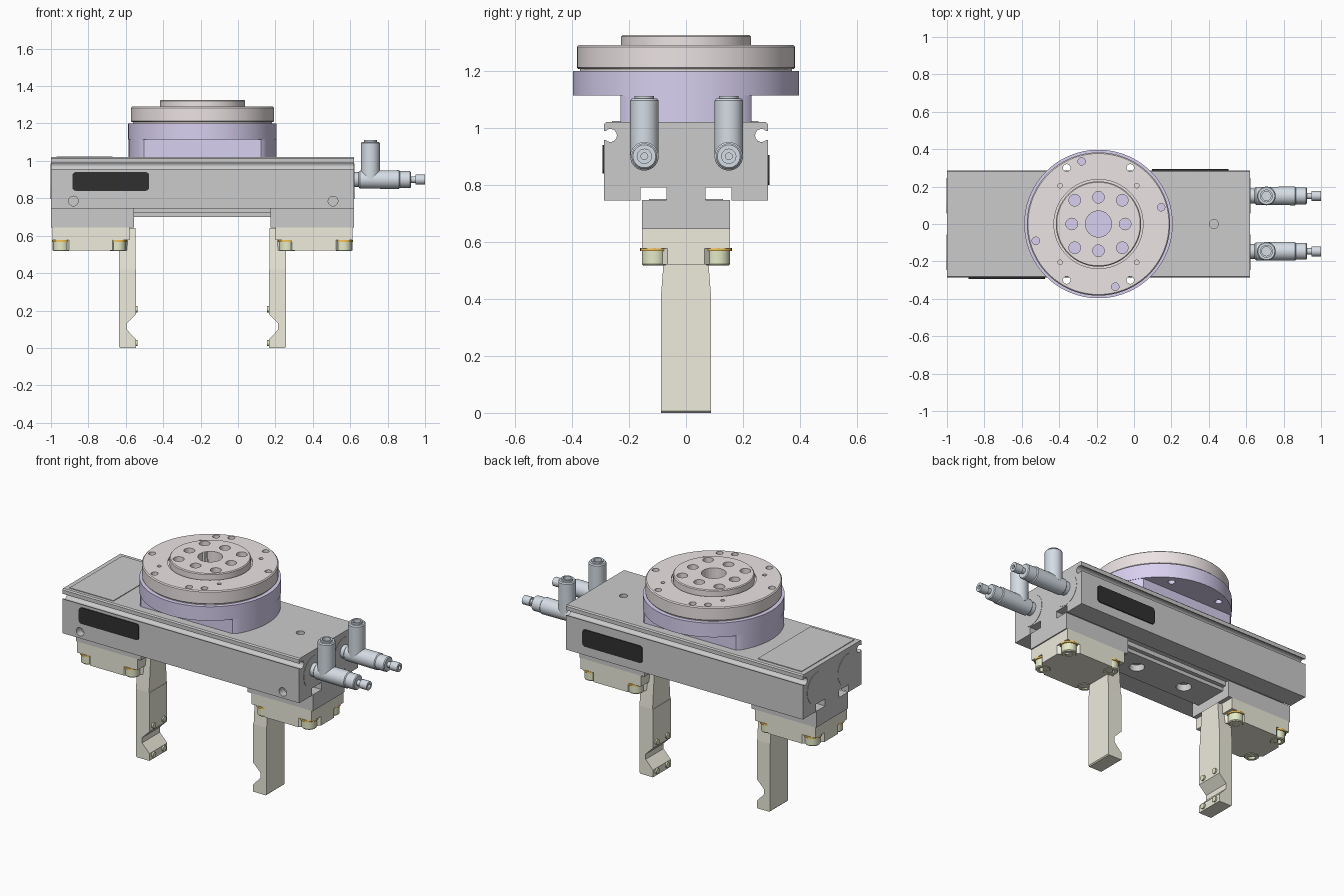
import bpy, bmesh, math
from mathutils import Vector

if "Cube" in bpy.data.objects:
    bpy.data.objects.remove(bpy.data.objects["Cube"])

CX = -0.19  # gripper centre line


def material(name, r, g, b):
    m = bpy.data.materials.new(name)
    m.diffuse_color = (r, g, b, 1)
    m.use_nodes = True
    m.node_tree.nodes["Principled BSDF"].inputs["Base Color"].default_value = m.diffuse_color
    return m


PINK = material("pink", 0.84, 0.77, 0.77)
PURPLE = material("purple", 0.69, 0.63, 0.87)
TAN = material("tan", 0.86, 0.84, 0.72)
BOLT = material("bolt_green", 0.78, 0.83, 0.58)
ORANGE = material("orange", 0.9, 0.55, 0.1)
STEEL = material("blue_steel", 0.66, 0.72, 0.78)
BLACK = material("black", 0.03, 0.03, 0.03)
LIGHT = material("light", 0.8, 0.8, 0.83)


def place(axis, a, b, h):
    """Map section coordinates (a, b) and height h to xyz."""
    return {"x": (h, a, b), "y": (a, h, b), "z": (a, b, h)}[axis]


def finish(name, bm, mat=None):
    bmesh.ops.recalc_face_normals(bm, faces=bm.faces[:])
    me = bpy.data.meshes.new(name)
    bm.to_mesh(me)
    bm.free()
    ob = bpy.data.objects.new(name, me)
    bpy.context.collection.objects.link(ob)
    if mat:
        me.materials.append(mat)
    return ob


def prism(name, pts, axis, lo, hi, mat=None):
    bm = bmesh.new()
    rings = [[bm.verts.new(place(axis, a, b, h)) for a, b in pts] for h in (lo, hi)]
    n = len(pts)
    for ring in rings:
        bm.faces.new(ring)
    for i in range(n):
        j = (i + 1) % n
        bm.faces.new((rings[0][i], rings[0][j], rings[1][j], rings[1][i]))
    return finish(name, bm, mat)


def box(name, x0, x1, y0, y1, z0, z1, mat=None):
    return prism(name, [(x0, y0), (x1, y0), (x1, y1), (x0, y1)], "z", z0, z1, mat)


def lathe(name, prof, axis, ca, cb, mat=None, n=32):
    """Revolve (radius, height) points about an axis through (ca, cb)."""
    bm = bmesh.new()
    rings = []
    for r, h in prof:
        if r == 0:
            rings.append([bm.verts.new(place(axis, ca, cb, h))] * n)
        else:
            rings.append([bm.verts.new(place(axis, ca + r * math.cos(t), cb + r * math.sin(t), h))
                          for t in (2 * math.pi * i / n for i in range(n))])
    for p, q in zip(rings, rings[1:]):
        for i in range(n):
            j = (i + 1) % n
            bm.faces.new(list(dict.fromkeys((p[i], p[j], q[j], q[i]))))
    return finish(name, bm, mat)


def cyl(name, axis, ca, cb, lo, hi, r, mat=None, n=24):
    return lathe(name, [(0, lo), (r, lo), (r, hi), (0, hi)], axis, ca, cb, mat, n)


def hull(name, pts, mat=None):
    bm = bmesh.new()
    for p in pts:
        bm.verts.new(p)
    bmesh.ops.convex_hull(bm, input=bm.verts[:])
    bmesh.ops.dissolve_limit(bm, angle_limit=0.01, verts=bm.verts[:], edges=bm.edges[:])
    return finish(name, bm, mat)


def cut(ob, cutters):
    bpy.context.view_layer.objects.active = ob
    for c in cutters:
        m = ob.modifiers.new("cut", "BOOLEAN")
        m.operation, m.solver, m.object = "DIFFERENCE", "EXACT", c
        bpy.ops.object.modifier_apply(modifier=m.name)
    for c in cutters:
        bpy.data.objects.remove(c)


# Main body: extruded section with side cable grooves and bottom slots
half = [(0.068, 0.745), (0.068, 0.79), (0.16, 0.79), (0.16, 0.745), (0.287, 0.745), (0.287, 0.957)]
for i in range(11):
    t = math.radians(-45 - 27 * i)
    half.append((0.265 + 0.023 * math.cos(t), 0.973 + 0.023 * math.sin(t)))
half += [(0.287, 0.989), (0.287, 1.013), (0.28, 1.02)]
body = prism("body", half + [(-y, z) for y, z in reversed(half)], "x", -1, 0.62)
cut(body, [cyl("hole", "y", x, 0.785, -0.4, -0.24, 0.026) for x in (-0.88, 0.508)]
    + [cyl("hole", "z", 0.427, 0, 0.97, 1.1, 0.024)])

# Bore end caps on both ends of the body
for y in (-0.15, 0.15):
    cyl("left_bore_cap", "x", y, 0.89, -1.002, -0.99, 0.095, None, 40)
    cyl("right_bore_cap", "x", y, 0.89, 0.61, 0.622, 0.095, None, 40)

# Light cover plate on top and dark side plates
box("top_cover_plate", -0.97, -0.67, -0.26, 0.255, 1.01, 1.024, LIGHT)


def side_plate(name, x0, x1, z0, z1, y0, y1):
    pts, r = [], 0.018
    for k, (x, z) in enumerate([(x1 - r, z1 - r), (x0 + r, z1 - r), (x0 + r, z0 + r), (x1 - r, z0 + r)]):
        for i in range(5):
            t = math.radians(90 * k + 22.5 * i)
            pts.append((x + r * math.cos(t), z + r * math.sin(t)))
    prism(name, pts, "y", y0, y1, BLACK)


side_plate("front_side_plate", -0.885, -0.475, 0.84, 0.94, -0.293, -0.28)
side_plate("back_side_plate", 0.095, 0.505, 0.80, 0.905, 0.28, 0.293)

# Stepped guide rail between the carriages
rail = prism("guide_rail", [(-0.13, 0.75), (-0.13, 0.722), (-0.105, 0.722), (-0.105, 0.70),
                            (0.105, 0.70), (0.105, 0.722), (0.13, 0.722), (0.13, 0.75)],
             "x", -0.56, 0.18)
cut(rail, [cyl("hole", "z", CX + d, 0, 0.6, 0.74, 0.043) for d in (-0.17, 0.17)])

# Carriages, jaw plates, bolts and fingers, mirrored about the centre line
for side, s in (("left", -1), ("right", 1)):
    def X(u):
        return CX + s * u

    box(side + "_carriage", X(0.365), X(0.81), -0.155, 0.155, 0.645, 0.746)
    box(side + "_jaw_plate", X(0.39), X(0.803), -0.155, 0.155, 0.577, 0.646, TAN)
    c = 0.09
    prism(side + "_jaw_plate_lower",
          [(X(0.39 + c), -0.155), (X(0.803 - c), -0.155), (X(0.803), -0.155 + c), (X(0.803), 0.155 - c),
           (X(0.803 - c), 0.155), (X(0.39 + c), 0.155), (X(0.39), 0.155 - c), (X(0.39), -0.155 + c)],
          "z", 0.52, 0.578, TAN)
    for u in (0.453, 0.755):
        for y in (-0.112, 0.112):
            cyl(side + "_washer", "z", X(u), y, 0.567, 0.578, 0.049, ORANGE)
            lathe(side + "_bolt", [(0, 0.545), (0.022, 0.545), (0.022, 0.517), (0.039, 0.517),
                                   (0.043, 0.522), (0.043, 0.57), (0, 0.57)], "z", X(u), y, BOLT, 24)
    # Finger: notched lower blade and tapered neck
    blade = [(0.447, 0.42), (0.447, 0.006), (0.441, 0), (0.355, 0), (0.355, 0.045), (0.405, 0.098),
             (0.405, 0.13), (0.355, 0.18), (0.355, 0.42)]
    prism(side + "_finger", [(X(u), z) for u, z in blade], "y", -0.087, 0.087, TAN)
    hull(side + "_finger_neck",
         [(X(u), k * w, z) for u in (0.358, 0.447) for k in (-1, 1)
          for w, z in ((0.087, 0.42), (0.07, 0.505), (0.07, 0.64))], TAN)
    # Grip pins either side of the notch
    for z in (0.026, 0.207):
        for y in (-0.05, 0.05):
            cyl(side + "_grip_pin", "x", y, z, *sorted((X(0.346), X(0.38))), 0.017, BOLT, 16)

# Mounting adapter: flat-sided base and round disc
ring = [(2 * math.pi * i / 96) for i in range(96)]
prism("adapter_base", [(CX + 0.395 * math.cos(t), max(-0.23, min(0.23, 0.395 * math.sin(t)))) for t in ring],
      "z", 1.02, 1.13, PURPLE)
disc = cyl("adapter_disc", "z", CX, 0, 1.113, 1.2, 0.397, PURPLE, 96)
through = [(sx * 0.17, sy * 0.3, 0.02) for sx in (-1, 1) for sy in (-1, 1)]
cut(disc, [cyl("hole", "z", CX + x, y, 1.0, 1.4, r) for x, y, r in through])

# Top flange with raised boss and hole pattern
flange = lathe("top_flange", [(0, 1.2), (0.372, 1.2), (0.372, 1.207), (0.378, 1.207), (0.383, 1.212),
                              (0.383, 1.284), (0.377, 1.29), (0.238, 1.29), (0.238, 1.28), (0.228, 1.28),
                              (0.228, 1.32), (0.223, 1.325), (0, 1.325)], "z", CX, 0, PINK, 96)
holes = through + [(0, 0, 0.07)]
for a in (0, 90, 180, 270):
    ca, sa = math.cos(math.radians(a)), math.sin(math.radians(a))
    holes.append((0.143 * ca, 0.143 * sa, 0.031))
    for x, y, r in ((0.127, 0.127, 0.031), (0.335, 0.09, 0.02)):
        holes.append((x * ca - y * sa, x * sa + y * ca, r))
cut(flange, [cyl("hole", "z", CX + x, y, 1.1, 1.4, r) for x, y, r in holes]
    + [cyl("hole", "z", CX + sx * 0.205, sy * 0.205, 1.25, 1.4, 0.012, None, 16)
       for sx in (-1, 1) for sy in (-1, 1)])

# Air fittings: horizontal valve with adjusting screw, plus vertical hose socket
for side, y in (("front", -0.146), ("back", 0.15)):
    lathe(side + "_valve", [(0, 0.615), (0.04, 0.615), (0.04, 0.645), (0.048, 0.652), (0.05, 0.86),
                            (0.045, 0.865), (0.045, 0.92), (0.04, 0.925), (0.017, 0.925), (0.017, 0.955),
                            (0, 0.955)], "x", y, 0.9, STEEL)
    lathe(side + "_valve_screw", [(0, 0.95), (0.027, 0.95), (0.027, 1.0), (0.012, 1.0), (0.012, 0.985),
                                  (0, 0.985)], "x", y, 0.9, STEEL, 12)
    lathe(side + "_hose_socket", [(0, 0.9), (0.05, 0.9), (0.05, 1.095), (0.045, 1.102), (0.034, 1.102),
                                  (0.034, 1.112), (0.024, 1.112), (0.024, 1.03), (0, 1.03)],
          "z", 0.708, y, STEEL)

# Smooth curved surfaces, keep edges sharp
bpy.ops.object.select_all(action="SELECT")
bpy.context.view_layer.objects.active = body
bpy.ops.object.shade_smooth_by_angle(angle=math.radians(32))
